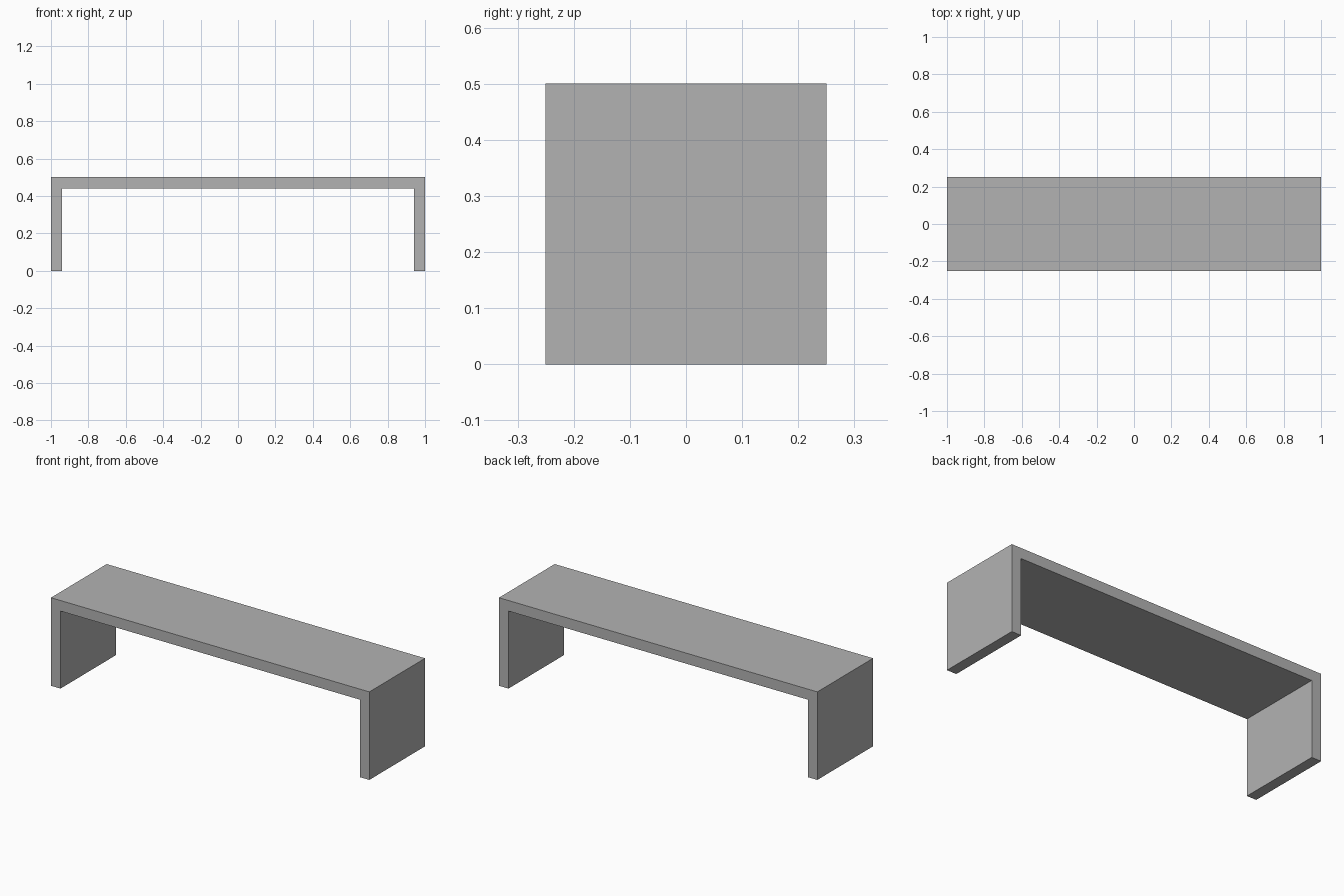
import bpy
import bmesh

cube = bpy.data.objects.get("Cube")
if cube:
    bpy.data.objects.remove(cube, do_unlink=True)

HALF_LENGTH, HALF_DEPTH, HEIGHT, BOARD = 1.0, 0.25, 0.5, 0.06

# Plain grey finish
grey = bpy.data.materials.new("plain_grey")
grey.use_nodes = True
colour = (0.45, 0.45, 0.45, 1.0)
grey.diffuse_color = colour
grey.node_tree.nodes["Principled BSDF"].inputs["Base Color"].default_value = colour

# Bench outline: one continuous board folded down at both ends
inner = HALF_LENGTH - BOARD
right_half = [(inner, HEIGHT - BOARD), (inner, 0), (HALF_LENGTH, 0), (HALF_LENGTH, HEIGHT)]
outline = right_half + [(-x, z) for x, z in reversed(right_half)]

# Extrude the outline from front to back
bm = bmesh.new()
front = bm.faces.new([bm.verts.new((x, -HALF_DEPTH, z)) for x, z in outline])
result = bmesh.ops.extrude_face_region(bm, geom=[front], use_keep_orig=True)
back_verts = [g for g in result["geom"] if isinstance(g, bmesh.types.BMVert)]
bmesh.ops.translate(bm, verts=back_verts, vec=(0, 2 * HALF_DEPTH, 0))
bmesh.ops.recalc_face_normals(bm, faces=bm.faces)

mesh = bpy.data.meshes.new("bench")
bm.to_mesh(mesh)
bm.free()
mesh.materials.append(grey)
bench = bpy.data.objects.new("bench", mesh)
bpy.context.collection.objects.link(bench)
